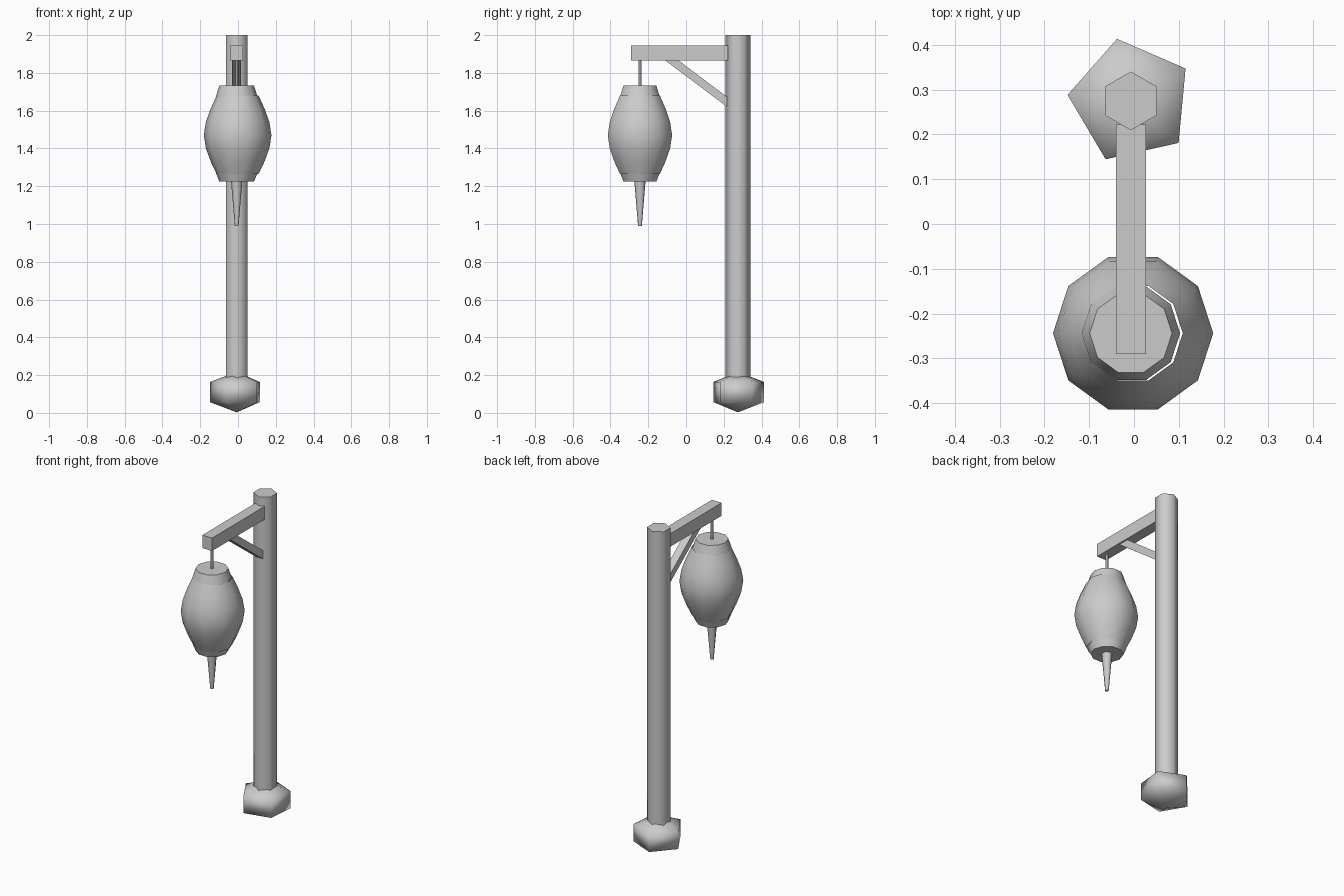
import bpy
from math import cos, sin, pi, radians

if "Cube" in bpy.data.objects:
    bpy.data.objects.remove(bpy.data.objects["Cube"])

CX, POST_Y, LAMP_Y = -0.007, 0.275, -0.244


def make(name, verts, faces, smooth=None):
    me = bpy.data.meshes.new(name)
    me.from_pydata(verts, [], faces)
    ob = bpy.data.objects.new(name, me)
    bpy.context.collection.objects.link(ob)
    if smooth:
        bpy.ops.object.select_all(action='DESELECT')
        ob.select_set(True)
        bpy.context.view_layer.objects.active = ob
        bpy.ops.object.shade_smooth_by_angle(angle=radians(smooth))
    return ob


def lathe(name, x, y, profile, n, phase=0, caps=True, smooth=40):
    """Rings of n points from (radius, z) pairs, bottom to top."""
    verts = [(x + r * cos(phase + 2 * pi * i / n), y + r * sin(phase + 2 * pi * i / n), z)
             for r, z in profile for i in range(n)]
    faces = [(k * n + i, k * n + (i + 1) % n, (k + 1) * n + (i + 1) % n, (k + 1) * n + i)
             for k in range(len(profile) - 1) for i in range(n)]
    if caps:
        last = (len(profile) - 1) * n
        faces += [tuple(reversed(range(n))), tuple(range(last, last + n))]
    return make(name, verts, faces, smooth)


def side_plate(name, outline, width):
    """Four-sided (y, z) outline, counter-clockwise seen from +x, given a width in x."""
    n = len(outline)
    verts = [(CX + s * width / 2, y, z) for s in (1, -1) for y, z in outline]
    faces = [tuple(range(n)), tuple(reversed(range(n, 2 * n)))]
    faces += [(i, i + n, (i + 1) % n + n, (i + 1) % n) for i in range(n)]
    return make(name, verts, faces)


# post and faceted foot stone
lathe("post", CX, POST_Y, [(0.0655, 0.1), (0.0655, 2.0)], 6, pi / 2, smooth=65)
bpy.ops.mesh.primitive_uv_sphere_add(segments=5, ring_count=3, radius=1,
                                     location=(CX, POST_Y, 0.11),
                                     rotation=(0, 0, radians(84.6)))
foot = bpy.context.object
foot.name = "foot_stone"
foot.scale = (0.164, 0.164, 0.107)
bpy.ops.object.shade_smooth()

# arm and diagonal brace
side_plate("arm", [(-0.29, 1.865), (0.222, 1.865), (0.222, 1.945), (-0.29, 1.945)], 0.067)
side_plate("brace", [(-0.115, 1.87), (0.218, 1.62), (0.218, 1.672), (-0.045, 1.87)], 0.047)

# hanging cord
lathe("cord", CX, LAMP_Y, [(0.009, 1.725), (0.009, 1.87)], 6)

# lantern shade, open at both ends
shade = [(0.111, 1.265), (0.14, 1.325), (0.168, 1.4), (0.179, 1.47),
         (0.168, 1.54), (0.143, 1.61), (0.111, 1.68)]
lathe("lantern_shade", -0.002, LAMP_Y, shade, 10, caps=False)

# lantern caps
lathe("lantern_top_cap", CX, LAMP_Y, [(0.11, 1.675), (0.092, 1.732)], 10)
lathe("lantern_bottom_cap", CX, LAMP_Y, [(0.092, 1.225), (0.11, 1.27)], 10)

# tassel
lathe("tassel", CX, LAMP_Y, [(0.01, 0.99), (0.03, 1.23)], 8, smooth=50)
